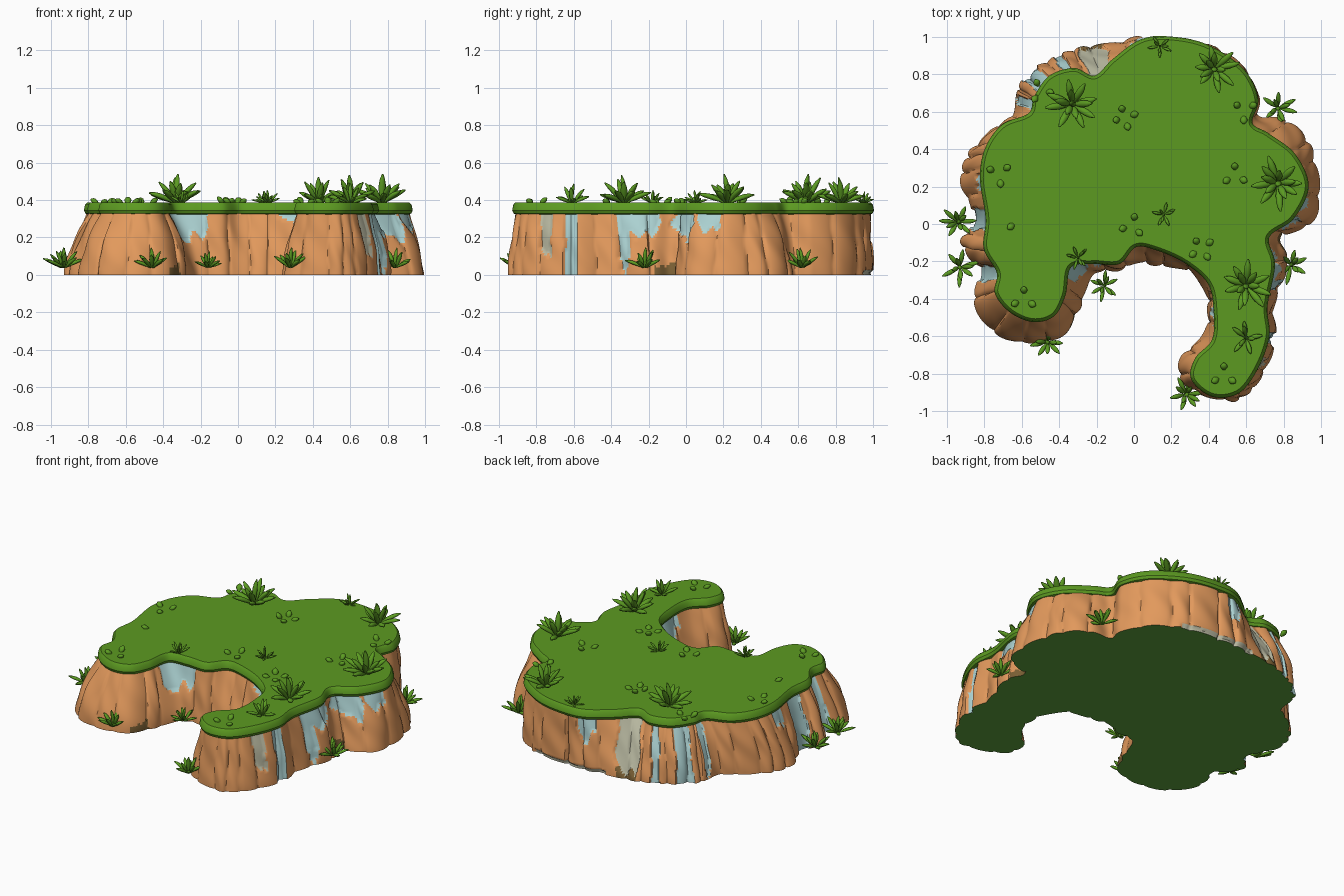
import bpy, bmesh, math, random
from mathutils import Vector

if "Cube" in bpy.data.objects:
    bpy.data.objects.remove(bpy.data.objects["Cube"])
random.seed(7)


def material(name, r, g, b):
    m = bpy.data.materials.new(name)
    m.diffuse_color = [(c / 255 / 12.92 if c < 10 else ((c / 255 + .055) / 1.055) ** 2.4)
                       for c in (r, g, b)] + [1]
    m.use_nodes = True
    m.node_tree.nodes["Principled BSDF"].inputs["Base Color"].default_value = m.diffuse_color
    return m


GRASS = material("grass green", 92, 154, 33)
LEAF = material("leaf green", 92, 156, 34)
ROCK = material("orange rock", 226, 153, 92)
PALE = material("pale blue rock", 172, 210, 210)
BEIGE = material("grey beige rock", 186, 186, 162)
BROWN = material("dark brown rock", 122, 95, 52)
UNDER = material("underside green", 94, 162, 62)

# matching outlines of the grass rim and of the rock foot, counter-clockwise
TOP = [(.17, 1), (.03, .98), (-.11, .88), (-.21, .79), (-.32, .83), (-.45, .79), (-.53, .68),
       (-.56, .59), (-.70, .53), (-.79, .41), (-.82, .25), (-.79, .03), (-.80, -.13), (-.73, -.26),
       (-.74, -.37), (-.66, -.47), (-.54, -.52), (-.43, -.49), (-.37, -.38), (-.34, -.23),
       (-.22, -.21), (-.08, -.21), (.01, -.12), (.13, -.14), (.28, -.21), (.40, -.32), (.43, -.47),
       (.42, -.62), (.33, -.72), (.31, -.83), (.42, -.92), (.56, -.90), (.66, -.77), (.72, -.60),
       (.71, -.44), (.75, -.22), (.72, -.07), (.85, .03), (.93, .20), (.86, .37), (.72, .48),
       (.63, .54), (.66, .67), (.58, .83), (.38, .96)]
FOOT = [(.17, 1), (0, 1), (-.14, .97), (-.28, .95), (-.38, .92), (-.52, .85), (-.62, .74),
        (-.65, .59), (-.77, .50), (-.89, .38), (-.93, .22), (-.86, .03), (-.93, -.10), (-.84, -.26),
        (-.86, -.43), (-.74, -.59), (-.56, -.64), (-.38, -.60), (-.29, -.46), (-.23, -.29),
        (-.17, -.26), (-.07, -.25), (.02, -.21), (.13, -.23), (.27, -.25), (.37, -.35), (.39, -.48),
        (.36, -.60), (.25, -.70), (.25, -.84), (.40, -.93), (.57, -.94), (.71, -.78), (.76, -.60),
        (.76, -.42), (.83, -.20), (.79, -.08), (.95, 0), (1, .16), (.95, .42), (.82, .56),
        (.68, .58), (.67, .68), (.59, .84), (.39, .97)]
STEP = 18


def smooth_loop(pts):
    """Closed Catmull-Rom curve through the points."""
    n, out = len(pts), []
    p = [Vector((x, y, 0)) for x, y in pts]
    for i in range(n):
        a, b, c, d = p[i - 1], p[i], p[(i + 1) % n], p[(i + 2) % n]
        for k in range(STEP):
            t = k / STEP
            out.append(.5 * (2 * b + (c - a) * t + (2 * a - 5 * b + 4 * c - d) * t * t
                             + (3 * b - a - 3 * c + d) * t ** 3))
    return out


def outward(loop):
    n, out = len(loop), []
    for i in range(n):
        t = loop[(i + 5) % n] - loop[i - 5]
        out.append(Vector((t.y, -t.x, 0)).normalized())
    return out


def finish(name, bm, mats, angle=40):
    bmesh.ops.recalc_face_normals(bm, faces=bm.faces[:])
    me = bpy.data.meshes.new(name)
    bm.to_mesh(me)
    bm.free()
    for m in mats:
        me.materials.append(m)
    ob = bpy.data.objects.new(name, me)
    bpy.context.collection.objects.link(ob)
    bpy.ops.object.select_all(action='DESELECT')
    ob.select_set(True)
    bpy.context.view_layer.objects.active = ob
    bpy.ops.object.shade_smooth_by_angle(angle=math.radians(angle))
    return ob


def loft(bm, rings):
    """Join closed rings of points, returning vertex rings and (row, column, face)."""
    vr = [[bm.verts.new(p) for p in r] for r in rings]
    n, faces = len(vr[0]), []
    for j in range(len(vr) - 1):
        for i in range(n):
            k = (i + 1) % n
            faces.append((j, i, bm.faces.new((vr[j][i], vr[j][k], vr[j + 1][k], vr[j + 1][i]))))
    return vr, faces


top, foot = smooth_loop(TOP), smooth_loop(FOOT)
top_n, foot_n = outward(top), outward(foot)
N = len(top)

# grass slab with a rounded rim
bm = bmesh.new()
rim = [(.02, .322), (.004, .328), (-.004, .345), (.002, .375), (.014, .388)]
vr, _ = loft(bm, [[p - q * d + Vector((0, 0, z)) for p, q in zip(top, top_n)] for d, z in rim])
bm.faces.new(vr[0])
bm.faces.new(vr[-1])
finish("grass_top", bm, [GRASS], 36)

# split the wall into rounded rock columns of uneven width
length = [0]
for i in range(N):
    length.append(length[-1] + (foot[(i + 1) % N] - foot[i]).length)
cuts = [0]
while cuts[-1] < length[-1] - .25:
    cuts.append(cuts[-1] + random.uniform(.08, .23))
cuts.append(length[-1])
cols = [dict(back=random.uniform(-.008, .012), power=random.uniform(1.2, 1.9),
             skew=random.uniform(.6, 1.6), deep=random.uniform(.012, .028)) for _ in cuts]

# exposed patches by slot (1 pale, 2 beige, 3 brown): x, y, radius, lowest z
PATCHES = {1: [(-.22, -.28, .09, .22), (.26, -.25, .06, .28), (.87, -.04, .09, .2),
               (.78, -.33, .035, .05), (.81, -.24, .10, .22), (.76, -.62, .035, 0),
               (.98, .08, .07, .24), (-.41, .91, .025, 0), (-.56, .81, .05, 0),
               (-.64, .67, .03, .05), (-.88, .03, .05, 0), (-.85, -.27, .035, 0),
               (-.93, .20, .045, .24), (.39, -.46, .08, .22), (.02, 1, .06, .22)],
           2: [(.71, -.76, .04, .1), (-.23, .957, .075, .05)],
           3: [(-.23, .957, .075, 0), (-.32, -.55, .07, 0), (.80, -.12, .05, 0)]}


def patch(i, z):
    """Slot of the wall at outline sample i and height z; brown stays near the ground."""
    for slot, spots in PATCHES.items():
        for x, y, r, lo in spots:
            d = math.hypot(foot[i].x - x, foot[i].y - y) / r
            wave = .03 * math.sin(d * 4 + i * .25)
            if (d < 1 + .12 * math.sin(z * 25 + x * 9)
                    and (lo == 0 or z > lo + wave + .05 * d * d - .02)
                    and (slot < 3 or z < .055 + wave * .4)):
                return slot
    # thin beige ledge along the foot of the back
    return 2 if z < .025 and foot[i].y > .95 and foot[i].x > -.1 else 0


def column(i):
    c = max(k for k in range(len(cuts) - 1) if cuts[k] <= length[i] + 1e-9)
    return c, (length[i] - cuts[c]) / (cuts[c + 1] - cuts[c])


ROWS, HEIGHT = 26, .34
place = [column(i) for i in range(N)]
rings = []
for j in range(ROWS + 1):
    t = j / ROWS
    ring = []
    for i in range(N):
        c, f = place[i]
        col = cols[c]
        f = f ** col["skew"]
        depth = col["deep"] * (1 - math.sin(math.pi * f) ** .5)
        depth += (col["back"] + .006 * math.sin(5 * f + 8 * t + c)) * math.sin(math.pi * t)
        if patch(i, t * HEIGHT) in (1, 2):
            depth += .015
        inner = top[i] - top_n[i] * .012
        p = foot[i].lerp(inner, t ** col["power"]) - foot_n[i] * depth * (1 - .4 * t)
        ring.append(p + Vector((0, 0, t * HEIGHT)))
    rings.append(ring)

# rock wall, coloured by patch, with a flat green underside
bm = bmesh.new()
vr, faces = loft(bm, rings)
for j, i, f in faces:
    f.material_index = patch(i, (j + .5) / ROWS * HEIGHT)
bm.faces.new(vr[0]).material_index = 4
finish("rock_wall", bm, [ROCK, PALE, BEIGE, BROWN, UNDER], 50)


def add_leaf(bm, base, heading, lift, size, width):
    """One plump leaf: oval rings along an arc that bends towards the horizontal."""
    side = Vector((-math.sin(heading), math.cos(heading), 0))
    p, rings = Vector(base), []
    for k, r in enumerate((.35, .65, .95, 1, .8, .25)):
        a = lift - .07 * k
        d = Vector((math.cos(heading) * math.cos(a), math.sin(heading) * math.cos(a), math.sin(a)))
        up = d.cross(side)
        rings.append([p + side * width * r * math.cos(s * math.pi / 4)
                      + up * width * .75 * r * math.sin(s * math.pi / 4) for s in range(8)])
        p = p + d * size / 5
    vr, _ = loft(bm, rings)
    bm.faces.new(vr[0])
    bm.faces.new(vr[-1])


def plant(name, x, y, z, size, count):
    """Rosette of an outer and an inner whorl of leaves."""
    bm = bmesh.new()
    spin = random.uniform(0, 6)
    for whorl, (n, lift) in enumerate(((count, .55), (count // 2 + 1, 1.1))):
        for k in range(n):
            a = spin + whorl * .4 + math.tau * k / n + random.uniform(-.25, .25)
            add_leaf(bm, (x + .01 * math.cos(a), y + .01 * math.sin(a), z), a,
                     lift + random.uniform(-.15, .25), size * random.uniform(.9, 1.15), size * .14)
    add_leaf(bm, (x, y, z), spin, 1.6, size * 1.15, size * .14)
    finish(name, bm, [LEAF], 60)


# large and small plants on the plateau
for k, (x, y, s) in enumerate([(-.33, .64, .135), (.43, .83, .12), (.77, .22, .135),
                               (.60, -.33, .13), (.60, -.61, .09), (.14, .95, .055),
                               (-.30, -.18, .06), (.16, .05, .06)]):
    plant(f"top_plant_{k}", x, y, .385, s, 8 if s > .1 else 5)

# plants at the foot of the rock
for k, (x, y) in enumerate([(-.94, .01), (-.93, -.23), (-.46, -.63), (-.16, -.33), (.28, -.91),
                            (.84, -.22), (.77, .62)]):
    plant(f"foot_plant_{k}", x, y, .04, .075 if k == 3 else .092, 6)

# little bud clusters scattered on the grass
bm = bmesh.new()
for x, y in [(-.50, .71), (-.05, .57), (.59, .61), (.54, .26), (-.72, .27),
             (-.01, -.01), (-.64, 0), (.36, -.13), (-.59, -.40), (.48, -.81)]:
    turn = random.uniform(0, 6)
    n = 1 if y == 0 else random.choice((3, 4))
    for k in range(n):
        a = turn + math.tau * k / n
        r = .03 if n > 1 else 0
        add_leaf(bm, (x + r * math.cos(a), y + r * math.sin(a), .378), a,
                 random.uniform(.5, 1.0), .05, .019)
finish("grass_buds", bm, [LEAF], 60)
